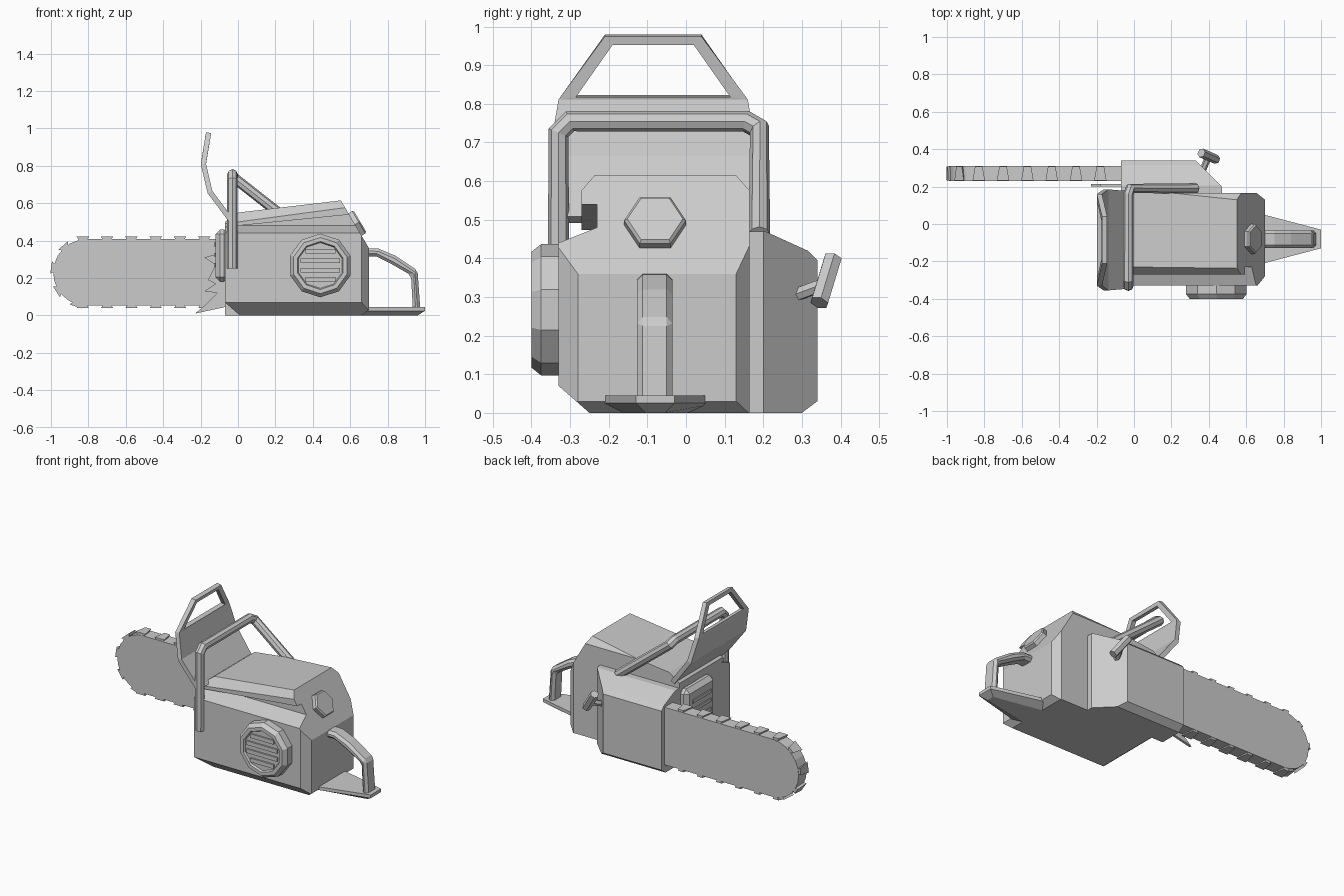
import bpy, bmesh, math
from mathutils import Vector, Matrix

cube = bpy.data.objects.get("Cube")
if cube:
    bpy.data.objects.remove(cube)

grey = bpy.data.materials.new("plain_grey")
grey.use_nodes = True
grey.diffuse_color = (0.6, 0.6, 0.6, 1)
grey.node_tree.nodes["Principled BSDF"].inputs["Base Color"].default_value = (0.6, 0.6, 0.6, 1)


def finish(name, bm, bevel=0):
    bmesh.ops.recalc_face_normals(bm, faces=bm.faces)
    mesh = bpy.data.meshes.new(name)
    bm.to_mesh(mesh)
    bm.free()
    mesh.materials.append(grey)
    ob = bpy.data.objects.new(name, mesh)
    bpy.context.collection.objects.link(ob)
    if bevel:
        mod = ob.modifiers.new("bevel", 'BEVEL')
        mod.width, mod.segments, mod.limit_method = bevel, 1, 'ANGLE'
    return ob


def loft(name, rings, bevel=0):
    """Skin a list of equal-length rings and cap both ends."""
    bm = bmesh.new()
    rows = [[bm.verts.new(p) for p in ring] for ring in rings]
    n = len(rows[0])
    for a, b in zip(rows, rows[1:]):
        for i in range(n):
            j = (i + 1) % n
            bm.faces.new((a[i], a[j], b[j], b[i]))
    bm.faces.new(rows[0])
    bm.faces.new(rows[-1])
    return finish(name, bm, bevel)


def prism(name, outline, y0, y1, bevel=0):
    """Extrude an x-z outline along y."""
    return loft(name, [[(x, y, z) for x, z in outline] for y in (y0, y1)], bevel)


def block(name, lo, hi, cuts=(), bevel=0):
    """Box from corner to corner, trimmed by (point, outward normal) planes."""
    bm = bmesh.new()
    bmesh.ops.create_cube(bm, size=1)
    for v in bm.verts:
        v.co = [l + (c + 0.5) * (h - l) for l, h, c in zip(lo, hi, v.co)]
    for point, normal in cuts:
        geom = bm.verts[:] + bm.edges[:] + bm.faces[:]
        bmesh.ops.bisect_plane(bm, geom=geom, dist=1e-5, plane_co=point,
                               plane_no=Vector(normal).normalized(), clear_outer=True)
        bmesh.ops.holes_fill(bm, edges=bm.edges[:], sides=0)
    return finish(name, bm, bevel)


def tube(name, points, radius, resolution=2):
    curve = bpy.data.curves.new(name, 'CURVE')
    curve.dimensions = '3D'
    curve.bevel_depth, curve.bevel_resolution = radius, resolution
    curve.use_fill_caps = True
    spline = curve.splines.new('POLY')
    spline.points.add(len(points) - 1)
    for p, co in zip(spline.points, points):
        p.co = (*co, 1)
    spline.use_smooth = False
    curve.materials.append(grey)
    ob = bpy.data.objects.new(name, curve)
    bpy.context.collection.objects.link(ob)
    return ob


def ngon(n, r, phase=0.0):
    return [(r * math.cos(phase + math.tau * i / n), r * math.sin(phase + math.tau * i / n))
            for i in range(n)]


# Engine housing: lower block, upper wedge and overhanging cap
rear_slope = ((0.70, 0, 0.36), (0.255, 0, 0.15))
top_slope = ((0, 0, 0.55), (-0.065, 0, 0.55))
front_slope = ((0, 0, 0.55), (-0.05, 0, 0.07))
side_slope = ((0, 0.165, 0.575), (0, 0.045, 0.04))
block("engine_housing", (-0.07, -0.33, 0), (0.70, 0.165, 0.48), [
    ((0, -0.23, 0.48), (0, -0.04, 0.1)),
    ((0, -0.33, 0.07), (0, -0.07, -0.08)),
    ((0.70, -0.28, 0), (0.05, -0.04, 0)),
    ((0.70, 0.13, 0), (0.04, 0.05, 0)),
    ((0.70, 0, 0.03), (0.03, 0, -0.04)),
    ((-0.07, 0, 0.07), (-0.07, 0, -0.08)),
    rear_slope])
block("upper_housing", (-0.07, -0.23, 0.44), (0.70, 0.165, 0.64),
      [rear_slope, top_slope, front_slope, side_slope])
block("housing_cap", (-0.07, -0.27, 0.44), (0.70, 0.1, 0.64), [
    rear_slope, top_slope, front_slope,
    ((0, 0, 0.48), (0.06, 0, -0.6)),
    ((0, -0.27, 0.50), (-0.0032, -0.03, 0.024))])

# Clutch cover beside the housing
block("clutch_cover", (-0.07, 0.16, 0), (0.47, 0.34, 0.47), [
    ((0, 0.205, 0.47), (0, 0.05, 0.11)),
    ((0, 0.34, 0.395), (0, 1, 1)),
    ((0.33, 0.34, 0), (1, 1, 0)),
    ((0, 0.34, 0.03), (0, 0.03, -0.04))])

# Guide bar with a round nose
BAR_Z, BAR_R, NOSE_X = 0.23, 0.178, -0.81
nose = [(NOSE_X + BAR_R * math.cos(a), BAR_Z + BAR_R * math.sin(a))
        for a in (math.radians(90 + 15 * i) for i in range(13))]
prism("guide_bar", nose + [(0, BAR_Z - BAR_R), (0, BAR_Z + BAR_R)], 0.23, 0.31)

# Chain teeth: top run, nose, bottom run as (x, z, outward angle)
spots = []
for i in range(6):
    x = -0.18 - 0.13 * i
    spots += [(x, BAR_Z + BAR_R, 90), (x, BAR_Z - BAR_R, 270)]
for deg in (131, 172, 213, 252):
    a = math.radians(deg)
    spots.append((NOSE_X + BAR_R * math.cos(a), BAR_Z + BAR_R * math.sin(a), deg))
for i, (x, z, deg) in enumerate(spots):
    a = math.radians(deg)
    out = Vector((math.cos(a), 0, math.sin(a)))
    along = Vector((-math.sin(a), 0, math.cos(a)))
    base = Vector((x, 0.27, z))
    rings = []
    for height, half in ((-0.01, 0.018), (0.013, 0.033)):
        rings.append([base + out * height + along * (half * s * k) + Vector((0, 0.038 * t, 0))
                      for s, t, k in ((-1, -1, 1), (1, -1, 1), (1, 1, 0.6), (-1, 1, 0.6))])
    loft(f"chain_tooth_{i + 1}", rings)

# Bumper spikes next to the bar
prism("bumper_spikes", [(0, 0.33), (-0.11, 0.33), (-0.18, 0.31), (-0.12, 0.27), (-0.16, 0.19),
                        (-0.12, 0.17), (-0.18, 0.13), (-0.11, 0.12), (-0.17, 0.06),
                        (-0.23, 0.01), (0, 0.06)], 0.2, 0.215)

# Muffler with vents at the front end
block("muffler", (-0.12, -0.12, 0.18), (-0.05, 0.16, 0.46), bevel=0.025)
for i in range(3):
    z = 0.26 + 0.055 * i
    block(f"muffler_vent_{i + 1}", (-0.127, -0.07, z), (-0.115, 0.11, z + 0.02))

# Starter cover: ten-sided disc with a recessed grille
starter = []
for y, r in ((-0.31, 0.17), (-0.375, 0.17), (-0.40, 0.15), (-0.40, 0.128), (-0.388, 0.122)):
    starter.append([(0.44 + u, y, 0.267 + v) for u, v in ngon(10, r, math.pi / 2)])
loft("starter_cover", starter)
for i in range(4):
    z = 0.19 + 0.05 * i
    half = 0.08 if i in (0, 3) else 0.105
    block(f"starter_slat_{i + 1}", (0.44 - half, -0.397, z - 0.01), (0.44 + half, -0.38, z + 0.015))

# Fuel cap on the rear slope
facing = Matrix.Translation((0.627, -0.08, 0.487)) @ Matrix.Rotation(math.atan2(0.255, 0.15), 4, 'Y')
loft("fuel_cap", [[facing @ Vector((u, v, h)) for u, v in ngon(6, r, math.pi / 2)]
                  for h, r in ((-0.02, 0.08), (0.022, 0.08), (0.03, 0.072))])

# Rear handle and its foot plate
prism("rear_handle", [(0.66, 0.36), (0.75, 0.358), (0.84, 0.32), (0.96, 0.24), (0.975, 0.03),
                      (0.935, 0.03), (0.925, 0.215), (0.82, 0.275), (0.74, 0.315), (0.66, 0.315)],
      -0.127, -0.035, bevel=0.015)
loft("foot_plate", [[(x, -0.08 + w, z) for x, w in ((0.58, -a), (1 - d, -b), (1 - d, b), (0.58, a))]
                    for z, a, b, d in ((0.0, 0.10, 0.025, 0.04), (0.025, 0.16, 0.05, 0),
                                       (0.045, 0.16, 0.05, 0))])

# Wrap-around front handle
tube("front_handle", [(-0.03, -0.33, 0.25), (-0.03, -0.33, 0.725), (-0.03, -0.30, 0.755),
                      (-0.03, 0.155, 0.755), (-0.02, 0.19, 0.735), (0.33, 0.19, 0.46)], 0.028)

# Hand guard: bent panel with a window frame on top
bm = bmesh.new()


def guard_row(x, z, y0, y1):
    return [bm.verts.new((x, y, z)) for y in (y0, y1)]


bottom = guard_row(-0.03, 0.50, -0.345, 0.175)
middle = guard_row(-0.15, 0.66, -0.355, 0.185)
upper = guard_row(-0.185, 0.81, -0.33, 0.16)
top = guard_row(-0.157, 0.977, -0.21, 0.04)
sill = guard_row(-0.183, 0.82, -0.285, 0.115)
lintel = guard_row(-0.161, 0.955, -0.19, 0.02)
for a, b in ((bottom, middle), (middle, upper), (upper, sill), (lintel, top)):
    bm.faces.new((a[0], a[1], b[1], b[0]))
for k in (0, 1):
    bm.faces.new((upper[k], sill[k], lintel[k], top[k]))
guard = finish("hand_guard", bm)
shell = guard.modifiers.new("thickness", 'SOLIDIFY')
shell.thickness, shell.offset = 0.028, 0

# Small lever on the clutch cover
tube("lever_stem", [(0.36, 0.27, 0.30), (0.40, 0.365, 0.335)], 0.018, 1)
tube("lever_grip", [(0.36, 0.38, 0.40), (0.44, 0.345, 0.285)], 0.025, 1)
